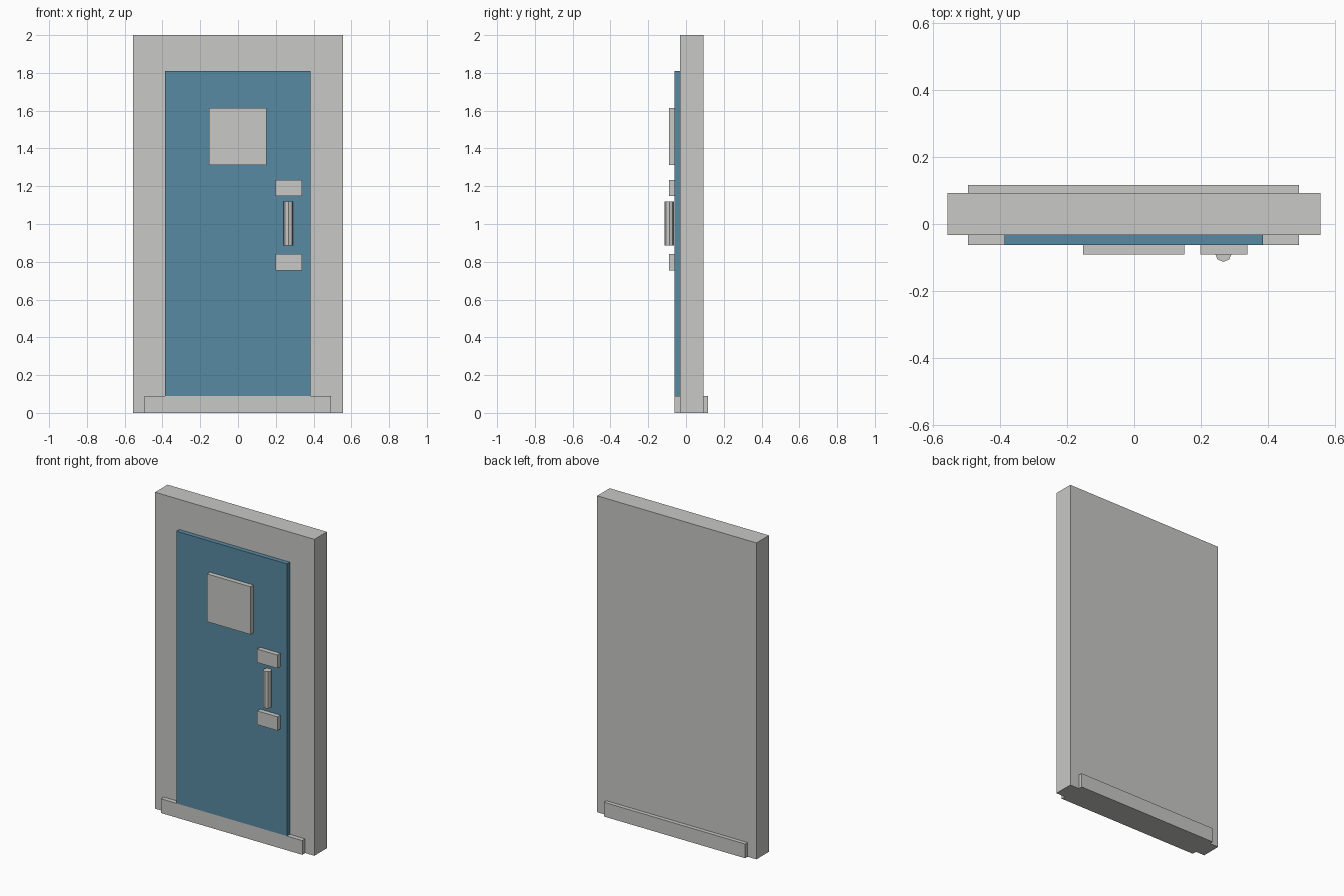
import bpy

cube = bpy.data.objects.get("Cube")
if cube:
    bpy.data.objects.remove(cube, do_unlink=True)


def make_material(name, color):
    mat = bpy.data.materials.new(name)
    mat.use_nodes = True
    mat.diffuse_color = color
    mat.node_tree.nodes["Principled BSDF"].inputs["Base Color"].default_value = color
    return mat


grey = make_material("light_grey", (0.58, 0.58, 0.565, 1))
blue = make_material("steel_blue", (0.098, 0.254, 0.366, 1))


def box(name, x, y, z, mat):
    """Box from (min, max) ranges on each axis."""
    ranges = (x, y, z)
    bpy.ops.mesh.primitive_cube_add(size=1, location=[(a + b) / 2 for a, b in ranges])
    obj = bpy.context.object
    obj.name = name
    obj.scale = [b - a for a, b in ranges]
    bpy.ops.object.transform_apply(location=False, rotation=False, scale=True)
    obj.data.materials.append(mat)
    return obj


# Wall slab, threshold and door leaf
box("door_frame", (-0.557, 0.557), (-0.033, 0.092), (0, 2), grey)
box("threshold", (-0.495, 0.493), (-0.062, 0.117), (0, 0.09), grey)
box("door_leaf", (-0.387, 0.385), (-0.062, -0.03), (0.09, 1.81), blue)

# Window panel and handle mounts
box("window_panel", (-0.153, 0.151), (-0.091, -0.06), (1.312, 1.614), grey)
box("upper_handle_mount", (0.198, 0.339), (-0.091, -0.06), (1.148, 1.233), grey)
box("lower_handle_mount", (0.198, 0.339), (-0.091, -0.06), (0.755, 0.842), grey)

# Eight-sided grip
bpy.ops.mesh.primitive_cylinder_add(vertices=8, radius=0.025, depth=0.232,
                                    location=(0.267, -0.088, 1.002))
grip = bpy.context.object
grip.name = "handle_grip"
grip.data.materials.append(grey)
